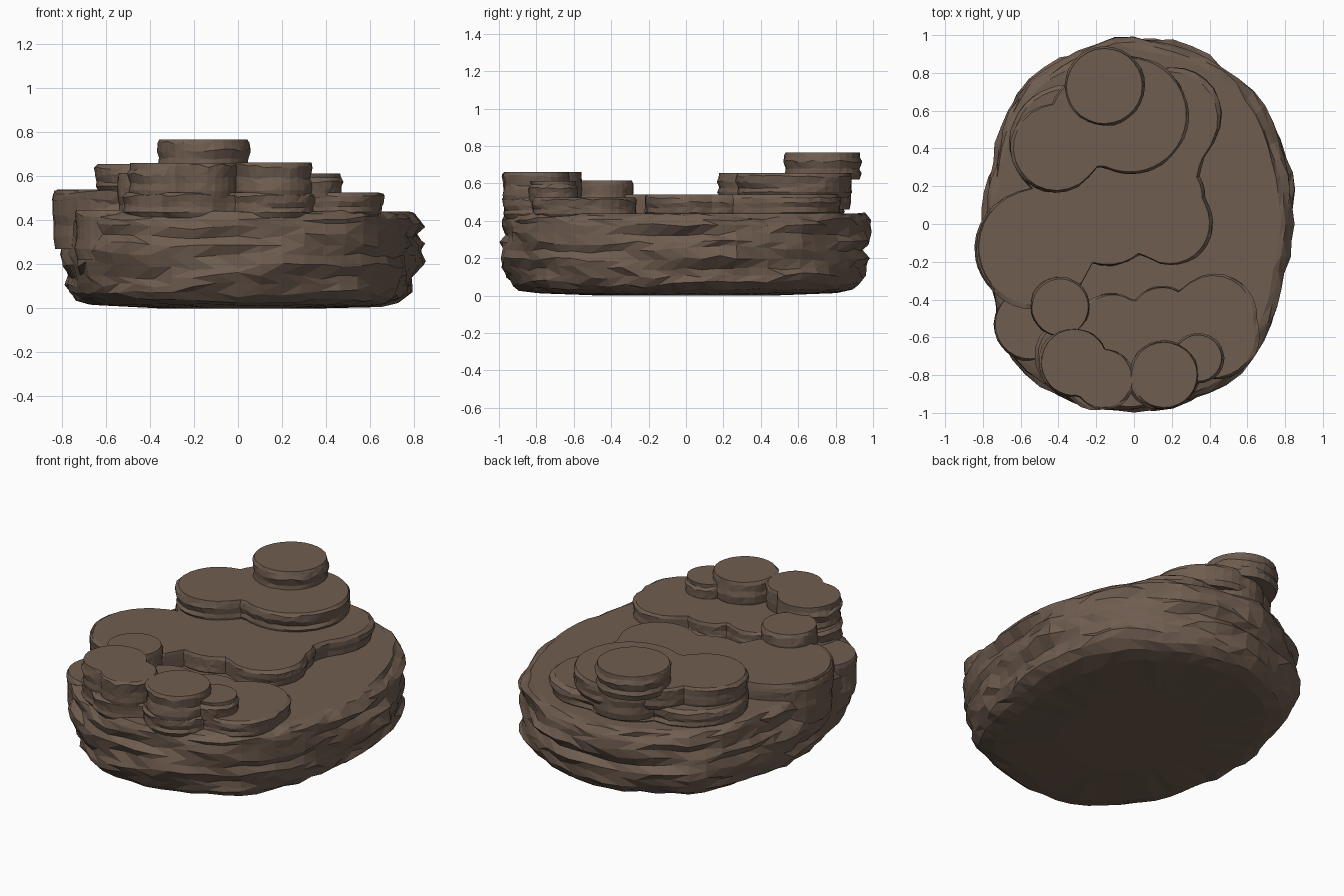
import bpy, bmesh, math, random
from mathutils import Vector, noise

if "Cube" in bpy.data.objects:
    bpy.data.objects.remove(bpy.data.objects["Cube"])

random.seed(4)
rock = bpy.data.materials.new("brown_rock")
rock.diffuse_color = (0.16, 0.11, 0.08, 1)
rock.use_nodes = True
rock.node_tree.nodes["Principled BSDF"].inputs["Base Color"].default_value = rock.diffuse_color


def loft(name, centre, radii, profile, rough, jitter, strata):
    """Rock slab: polar outline swept through (z, scale) rows, roughened on the sides."""
    bm = bmesh.new()
    n, rows, last = len(radii), [], len(profile) - 1
    for j, (z, s) in enumerate(profile):
        row = []
        for i, r in enumerate(radii):
            a = 2 * math.pi * i / n
            d = Vector((math.cos(a), math.sin(a), 0))
            p = Vector(centre) + d * r * s
            q = Vector((p.x * 2.2, p.y * 2.2, z * strata))
            k = 0.35 if j in (0, last) else 1
            off = noise.noise(q) + 0.45 * noise.noise(q * 2.3) + random.uniform(-.15, .15)
            p += d * off * rough * k
            p.z = z
            if 0 < j < last:
                fade = min(1, j / 3)
                p.z += fade * (random.uniform(-jitter, jitter) + 2 * jitter * noise.noise(q))
            row.append(bm.verts.new(p))
        rows.append(row)
    for j, (lo, hi) in enumerate(zip(rows, rows[1:])):
        for i in range(n):
            k = (i + 1) % n
            if j % 2:
                bm.faces.new((lo[i], lo[k], hi[k]))
                bm.faces.new((lo[i], hi[k], hi[i]))
            else:
                bm.faces.new((lo[i], lo[k], hi[i]))
                bm.faces.new((lo[k], hi[k], hi[i]))
    bm.faces.new(rows[0][::-1])
    bm.faces.new(rows[-1])
    bmesh.ops.triangulate(bm, faces=[f for f in bm.faces if len(f.verts) > 4])
    mesh = bpy.data.meshes.new(name)
    bm.to_mesh(mesh)
    bm.free()
    mesh.materials.append(rock)
    ob = bpy.data.objects.new(name, mesh)
    bpy.context.collection.objects.link(ob)
    return ob


def reach(centre, a, circles):
    """Furthest hit of a ray from centre on a group of circles (union outline)."""
    best = 0.02
    for x, y, r in circles:
        dx, dy = x - centre[0], y - centre[1]
        t = dx * math.cos(a) + dy * math.sin(a)
        h = r * r - (dx * dx + dy * dy - t * t)
        if h > 0:
            best = max(best, t + math.sqrt(h))
    return best


def slab(name, circles, z0, z1, centre=None, n=28):
    """Flat-topped ledge whose outline is the union of circles."""
    c = centre or circles[0][:2]
    radii = [reach(c, 2 * math.pi * i / n, circles) for i in range(n)]
    h = z1 - z0
    prof = [(z0, .95), (z0 + .22 * h, .985), (z0 + .42 * h, .98), (z0 + .62 * h, .995),
            (z0 + .86 * h, .995), (z1, .965)]
    return loft(name, (c[0], c[1], 0), radii, prof, 0.014, h * .05, 26)


# Broad base boulder: oval plan, rounded foot, layered sides
plan = [(-.05, 1.0), (.38, .9), (.69, .66), (.8, .35), (.83, .05), (.8, -.25), (.73, -.55),
        (.55, -.8), (.15, -.98), (-.25, -.99), (-.5, -.84), (-.69, -.63), (-.75, -.4),
        (-.8, 0), (-.75, .32), (-.58, .75), (-.35, .9)]
polar = sorted((math.atan2(y, x) % (2 * math.pi), math.hypot(x, y)) for x, y in plan)
polar = [(polar[-1][0] - 2 * math.pi, polar[-1][1])] + polar + \
        [(polar[0][0] + 2 * math.pi, polar[0][1])]
N = 60
base_radii = []
for i in range(N):
    a = 2 * math.pi * i / N
    for (a0, r0), (a1, r1) in zip(polar, polar[1:]):
        if a0 <= a < a1:
            base_radii.append(r0 + (r1 - r0) * (a - a0) / (a1 - a0))
            break
base_profile = [(0, .45), (.014, .8), (.035, .89), (.065, .935), (.105, .955), (.15, .965),
                (.195, .985), (.24, .97), (.285, .985), (.33, .98), (.375, .99), (.405, .98),
                (.428, .955), (.44, .92)]
loft("base_boulder", (0, 0, 0), base_radii, base_profile, 0.045, 0.011, 10)

# Main terrace and the lumps that overhang the left side
slab("main_terrace", [(-.53, -.13, .315), (-.14, .04, .265), (.2, 0, .22), (.15, .14, .23),
                      (.2, .57, .265), (.13, .4, .25), (-.35, .43, .31), (-.06, .57, .29)],
     .42, .54, centre=(-.15, .1), n=84)
slab("left_overhang", [(-.54, -.13, .305)], .27, .535)
slab("left_front_lump", [(-.55, -.53, .19)], .22, .447)
slab("back_bulge", [(-.09, .67, .215)], .46, .645)

# Rear steps
slab("rear_step", [(-.02, .58, .31), (-.42, .4, .235), (-.2, .55, .25)],
     .525, .655, centre=(-.15, .5), n=56)
slab("summit_disc", [(-.155, .73, .207)], .62, .766)

# Front ledge with a row of stepping stones
slab("front_ledge", [(.43, -.48, .22), (.15, -.5, .175), (-.12, -.55, .185), (.43, -.59, .23),
                     (.15, -.78, .2), (-.2, -.78, .2), (-.33, -.7, .2)],
     .41, .525, centre=(.1, -.65), n=72)
slab("front_left_stone", [(-.39, -.44, .155)], .43, .615)
slab("front_stone_left", [(-.32, -.73, .18), (-.16, -.82, .158)], .5, .66,
     centre=(-.24, -.78), n=40)
slab("front_stone_right", [(.16, -.8, .18)], .5, .662)
slab("front_stone_small", [(.34, -.71, .128)], .5, .613)
